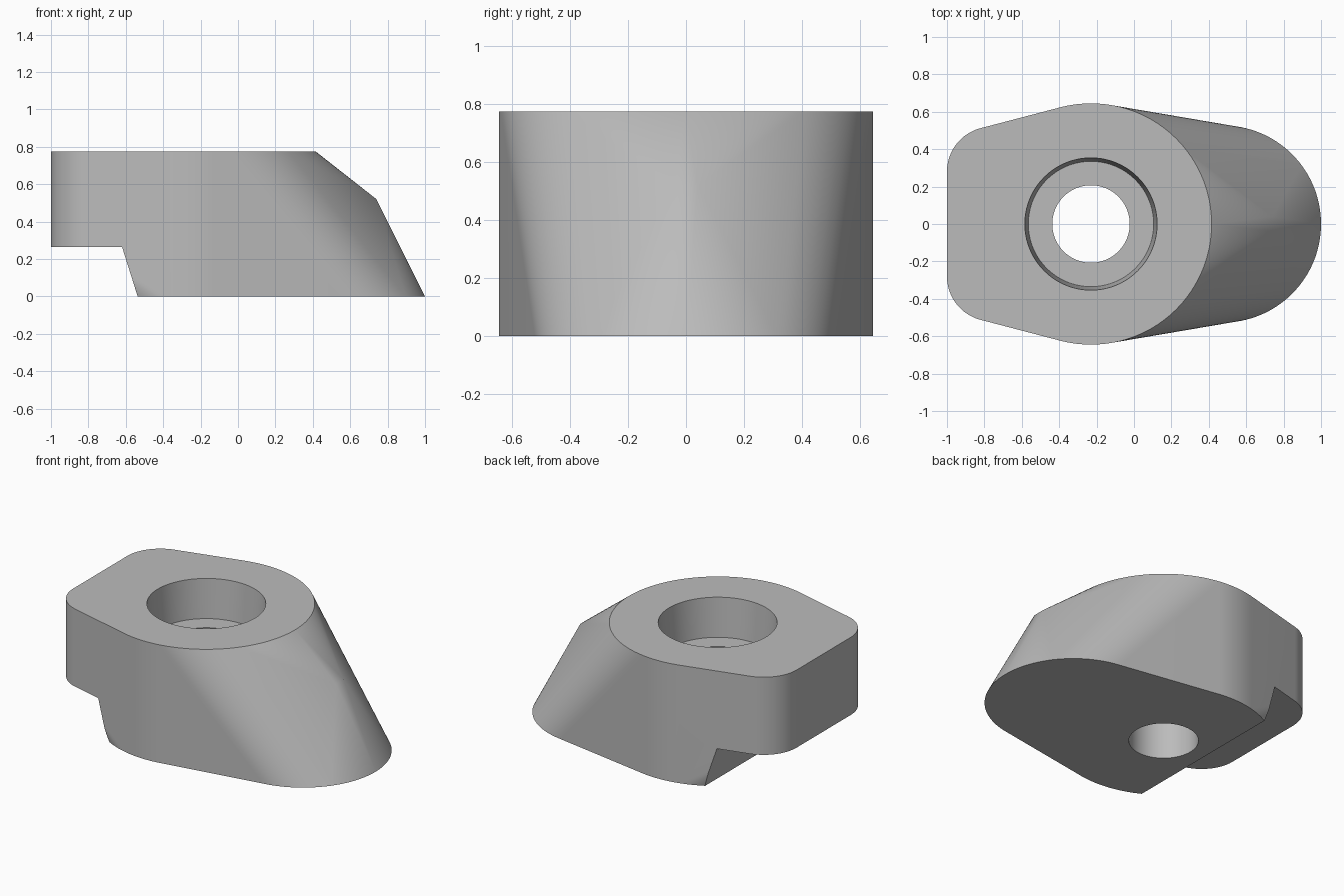
import bpy, bmesh
from math import sin, cos, pi, radians

if "Cube" in bpy.data.objects:
    bpy.data.objects.remove(bpy.data.objects["Cube"])

TOP, STEP, SEAT = 0.775, 0.265, 0.52
HOLE_X = -0.23

steel = bpy.data.materials.new("plain_grey")
steel.use_nodes = True
grey = (0.5, 0.5, 0.5, 1)
steel.diffuse_color = grey
steel.node_tree.nodes["Principled BSDF"].inputs["Base Color"].default_value = grey


def circle(x, y, z, r, n=128):
    return [(x + r * cos(2 * pi * i / n), y + r * sin(2 * pi * i / n), z) for i in range(n)]


def hull(name, points):
    """Object made from the convex hull of the points."""
    bm = bmesh.new()
    verts = [bm.verts.new(p) for p in points]
    bmesh.ops.convex_hull(bm, input=verts)
    loose = [v for v in bm.verts if not v.link_faces]
    bmesh.ops.delete(bm, geom=loose, context='VERTS')
    bmesh.ops.dissolve_limit(bm, angle_limit=radians(0.05), verts=bm.verts, edges=bm.edges)
    bmesh.ops.recalc_face_normals(bm, faces=bm.faces)
    mesh = bpy.data.meshes.new(name)
    bm.to_mesh(mesh)
    bm.free()
    obj = bpy.data.objects.new(name, mesh)
    bpy.context.collection.objects.link(obj)
    mesh.materials.append(steel)
    return obj


def cut(obj, cutter):
    bpy.context.view_layer.objects.active = obj
    mod = obj.modifiers.new("cut", 'BOOLEAN')
    mod.object, mod.operation, mod.solver = cutter, 'DIFFERENCE', 'EXACT'
    bpy.ops.object.modifier_apply(modifier=mod.name)
    bpy.data.objects.remove(cutter)


# Body: rounded block blending into a sloping nose with a short ridge
points = []
for z in (TOP, STEP):
    points += circle(HOLE_X, 0, z, 0.645)
    for side in (-1, 1):
        points += circle(-0.76, 0.28 * side, z, 0.24)
points += circle(HOLE_X, 0, 0, 0.645) + circle(0.473, 0, 0, 0.527)
points += [(0.74, y, SEAT) for y in (-0.04, 0.04)]
body = hull("clamp_body", points)

# Step under the rear end, with a slanted wall
profile = [(-1.5, STEP), (-0.62, STEP), (-0.505, -0.1), (-1.5, -0.1)]
cut(body, hull("step_cutter", [(x, y, z) for x, z in profile for y in (-1, 1)]))

# Slightly tapered counterbore and through hole
cut(body, hull("counterbore_cutter",
               circle(HOLE_X, 0, TOP + 0.1, 0.361) + circle(HOLE_X, 0, SEAT, 0.335)))
cut(body, hull("bolt_hole_cutter",
               circle(HOLE_X, 0, TOP + 0.1, 0.207) + circle(HOLE_X, 0, -0.1, 0.207)))

# Smooth shading with crisp rims
bpy.ops.object.select_all(action='DESELECT')
body.select_set(True)
bpy.context.view_layer.objects.active = body
bpy.ops.object.shade_smooth_by_angle(angle=radians(30))
